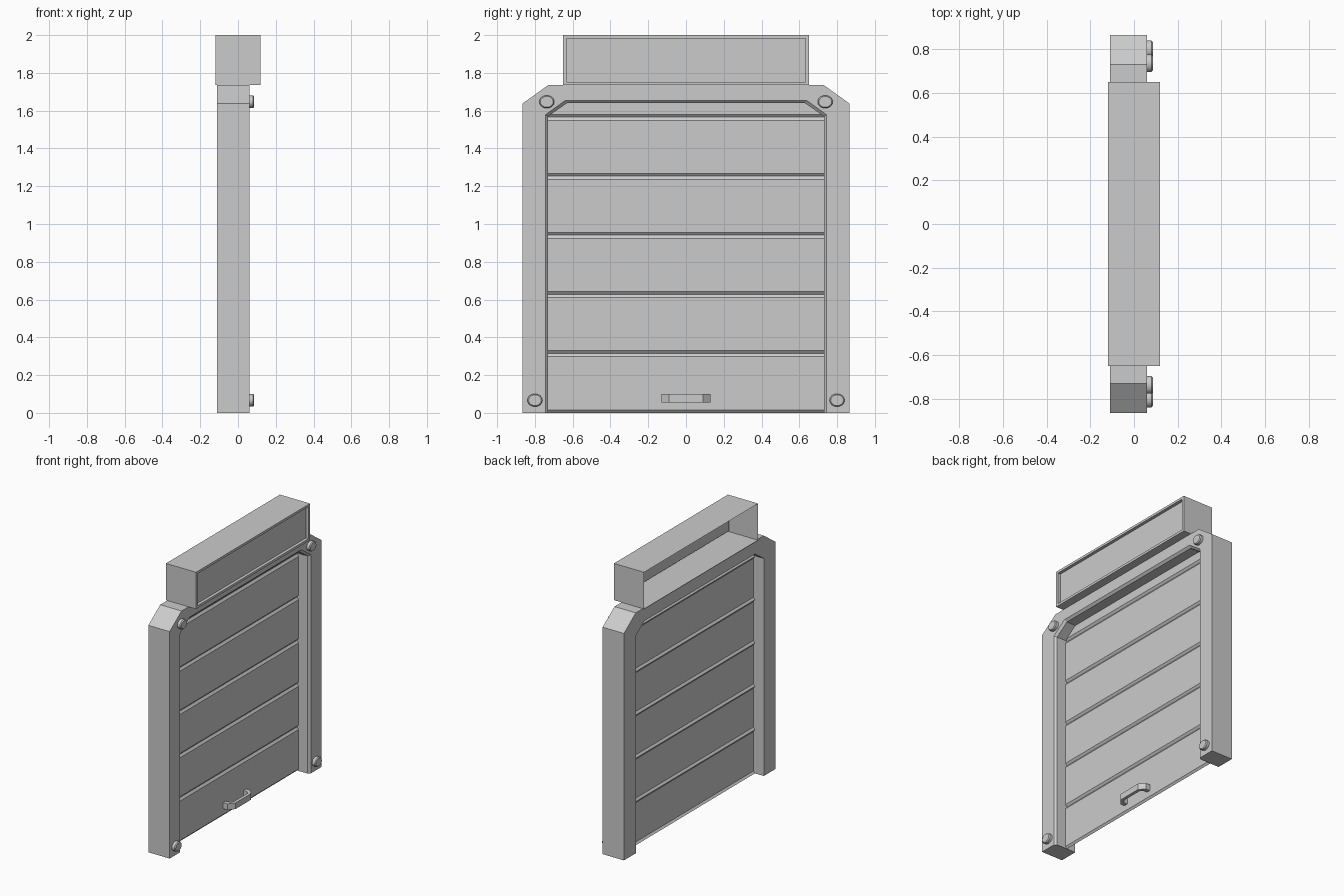
import bpy, bmesh, math

if "Cube" in bpy.data.objects:
    bpy.data.objects.remove(bpy.data.objects["Cube"])


def make_object(name, bm):
    bmesh.ops.recalc_face_normals(bm, faces=bm.faces)
    mesh = bpy.data.meshes.new(name)
    bm.to_mesh(mesh)
    bm.free()
    obj = bpy.data.objects.new(name, mesh)
    bpy.context.collection.objects.link(obj)
    return obj


def loft(name, sections, closed=True):
    """Skin a list of cross-sections; closed sections get end caps."""
    bm = bmesh.new()
    rings = [[bm.verts.new(p) for p in s] for s in sections]
    n = len(rings[0])
    for a, b in zip(rings, rings[1:]):
        for i in range(n if closed else n - 1):
            j = (i + 1) % n
            bm.faces.new((a[i], a[j], b[j], b[i]))
    if closed:
        bm.faces.new(rings[0])
        bm.faces.new(rings[-1])
    return make_object(name, bm)


# Door frame: section swept up one jamb, across the chamfered head and down
BACK, FRONT, SHEET = -0.11, 0.06, -0.027
outer = [(0.865, 0), (0.865, 1.638), (0.73, 1.735)]
lip = [(0.745, 0), (0.745, 1.578), (0.638, 1.655)]
inner = [(0.73, 0), (0.73, 1.57), (0.63, 1.64)]


def frame_section(i, side):
    o, l, n = outer[i], lip[i], inner[i]
    pts = [(BACK, o), (FRONT, o), (FRONT, l), (FRONT - 0.015, n), (BACK, n)]
    return [(x, side * p[0], p[1]) for x, p in pts]


loft("door_frame", [frame_section(i, 1) for i in (0, 1, 2)]
     + [frame_section(i, -1) for i in (2, 1, 0)])

# Shutter sheet: thin skin with a shallow V groove at each slat joint
profile = [(SHEET - 0.012, 0), (SHEET, 0.014)]
for k in range(1, 6):
    z = 0.3125 * k
    profile += [(SHEET, z - 0.014), (SHEET - 0.012, z + 0.003), (SHEET, z + 0.018)]
profile.append((SHEET, 1.65))
loft("shutter_sheet", [[(x, y, z) for x, z in profile] for y in (-0.735, 0.735)],
     closed=False)

# Pull handle: chamfered U bracket
half = [(SHEET, 0.13), (0.008, 0.13), (0.042, 0.09)]
half_in = [(0.02, 0.08), (0.0, 0.1), (SHEET, 0.1)]
outline = (half + [(x, -y) for x, y in reversed(half)]
           + [(x, -y) for x, y in reversed(half_in)] + half_in)
loft("pull_handle", [[(x, y, z) for x, y in outline] for z in (0.056, 0.1)])

# Header box: open at the back, recessed panel at the front
bm = bmesh.new()
bmesh.ops.create_cube(bm, size=1)
for v in bm.verts:
    v.co = (v.co.x * 0.24, v.co.y * 1.3, 1.8675 + v.co.z * 0.265)
bm.normal_update()
bmesh.ops.delete(bm, geom=[f for f in bm.faces if f.normal.x < -0.9],
                 context='FACES_ONLY')
front = next(f for f in bm.faces if f.normal.x > 0.9)
bmesh.ops.inset_region(bm, faces=[front], thickness=0.024)
ext = bmesh.ops.extrude_discrete_faces(bm, faces=[front])
bmesh.ops.translate(bm, verts=ext["faces"][0].verts, vec=(-0.022, 0, 0))
make_object("header_box", bm)

# Bolts: slightly oval heads with a chamfered rim
for side in (-1, 1):
    for level, y, z in (("upper", 0.737, 1.647), ("lower", 0.8, 0.067)):
        rings = []
        for x, s in ((FRONT - 0.005, 1), (0.08, 1), (0.086, 0.85)):
            rings.append([(x, side * y + 0.04 * s * math.cos(a), z + 0.034 * s * math.sin(a))
                          for a in (math.tau * i / 16 for i in range(16))])
        bolt = loft(f"{level}_bolt_{'left' if side < 0 else 'right'}", rings)
        bpy.ops.object.select_all(action='DESELECT')
        bolt.select_set(True)
        bpy.context.view_layer.objects.active = bolt
        bpy.ops.object.shade_smooth_by_angle(angle=math.radians(30))
